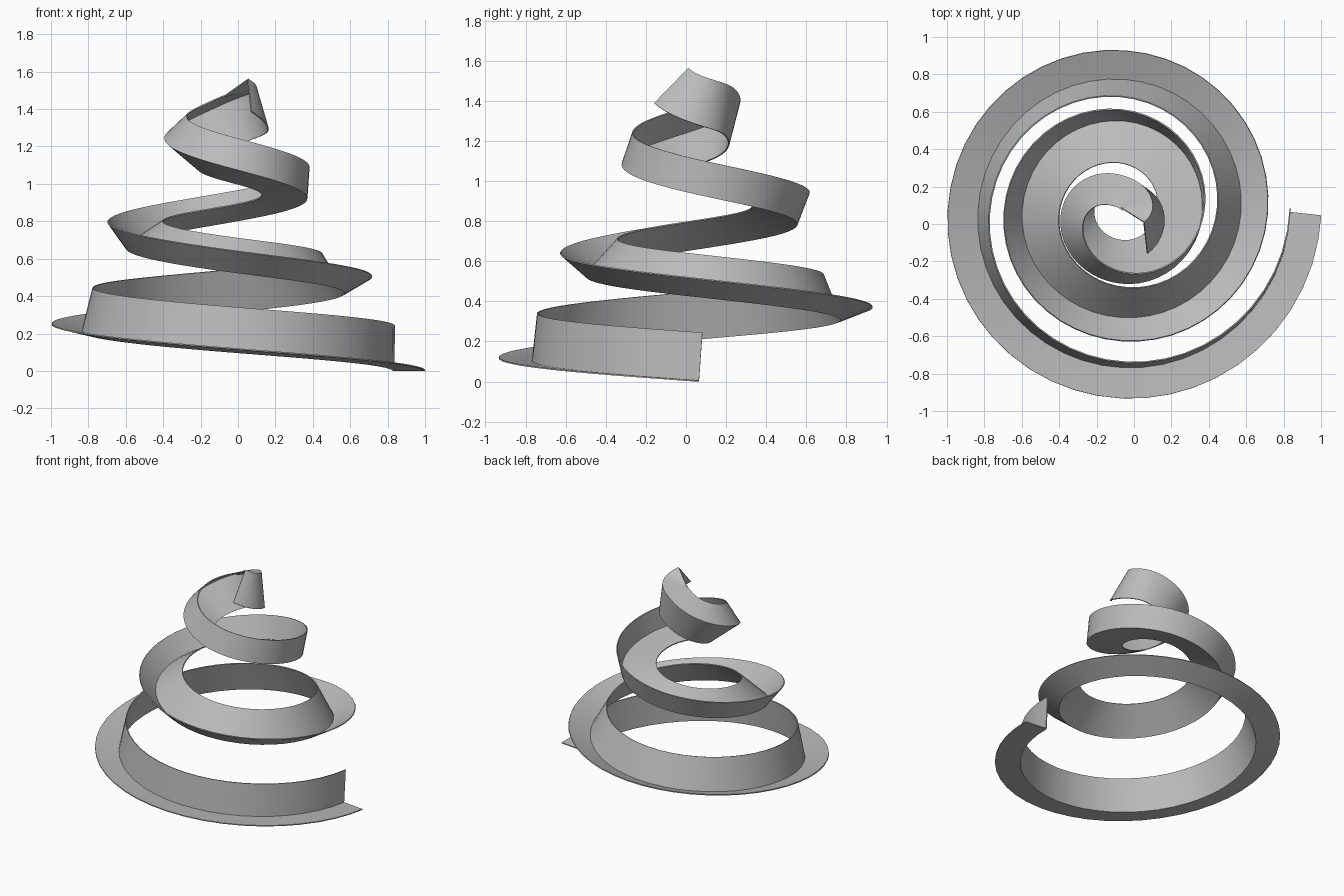
import bpy, bmesh, math
from mathutils import Vector, Matrix

if "Cube" in bpy.data.objects:
    bpy.data.objects.remove(bpy.data.objects["Cube"], do_unlink=True)

# Plain grey material
grey = bpy.data.materials.new("plain_grey")
grey.use_nodes = True
colour = (0.5, 0.5, 0.5, 1)
grey.diffuse_color = colour
grey.node_tree.nodes["Principled BSDF"].inputs["Base Color"].default_value = colour

# Spiral radius and height of the angle's corner, one value per quarter turn
RADII = [.89, .827, .77, .705, .63, .565, .54, .49, .43, .385, .33, .195, .155, .03]
HEIGHTS = [0, .10, .21, .31, .42, .53, .66, .79, .93, 1.09, 1.26, 1.44, 1.53, 1.66]
CENTRE = Vector((-.06, .065, 0))
TURNS, STEPS_PER_TURN = 3.07, 48
FLANGE, WALL, THICK = .172, .245, .007


def smooth_value(values, q):
    """Catmull-Rom interpolation through evenly spaced values."""
    i = min(int(q), len(values) - 2)
    f = q - i
    b, c = values[i], values[i + 1]
    a = values[i - 1] if i else 2 * b - c
    d = values[i + 2] if i + 2 < len(values) else 2 * c - b
    return b + .5 * f * (c - a + f * (2*a - 5*b + 4*c - d + f * (3*(b - c) + d - a)))


def path_point(turn):
    r = smooth_value(RADII, turn * 4)
    z = smooth_value(HEIGHTS, turn * 4)
    angle = -2 * math.pi * turn
    return CENTRE + Vector((r * math.cos(angle), r * math.sin(angle), z))


# Sweep an L-shaped section along the spiral without adding twist
section = [(0, 0), (FLANGE, 0), (FLANGE, THICK), (THICK, THICK), (THICK, WALL), (0, WALL)]
count = round(TURNS * STEPS_PER_TURN)
points = [path_point(TURNS * i / count) for i in range(count + 1)]
bm = bmesh.new()
rings = []
tangent = (points[1] - points[0]).normalized()
outward = tangent.cross(Vector((0, 0, 1))).normalized() * -1
if outward.x < 0:
    outward.negate()
for i, p in enumerate(points):
    ahead, behind = points[min(i + 1, count)], points[max(i - 1, 0)]
    new_tangent = (ahead - behind).normalized()
    outward = tangent.rotation_difference(new_tangent) @ outward
    tangent = new_tangent
    outward = (outward - tangent * outward.dot(tangent)).normalized()
    up = tangent.cross(outward)
    rings.append([bm.verts.new(p + outward * u + up * v) for u, v in section])

n = len(section)
for a, b in zip(rings, rings[1:]):
    for k in range(n):
        bm.faces.new((a[k], a[(k + 1) % n], b[(k + 1) % n], b[k]))
bm.faces.new(rings[0])
bm.faces.new(rings[-1][::-1])
bmesh.ops.recalc_face_normals(bm, faces=bm.faces)

# Rest the ribbon on the ground
lowest = min(v.co.z for v in bm.verts)
bmesh.ops.translate(bm, verts=bm.verts, vec=(0, 0, -lowest))

mesh = bpy.data.meshes.new("spiral_ribbon")
bm.to_mesh(mesh)
bm.free()
mesh.materials.append(grey)
ribbon = bpy.data.objects.new("spiral_ribbon", mesh)
bpy.context.collection.objects.link(ribbon)
bpy.context.view_layer.objects.active = ribbon
ribbon.select_set(True)
bpy.ops.object.shade_smooth_by_angle(angle=math.radians(30))
